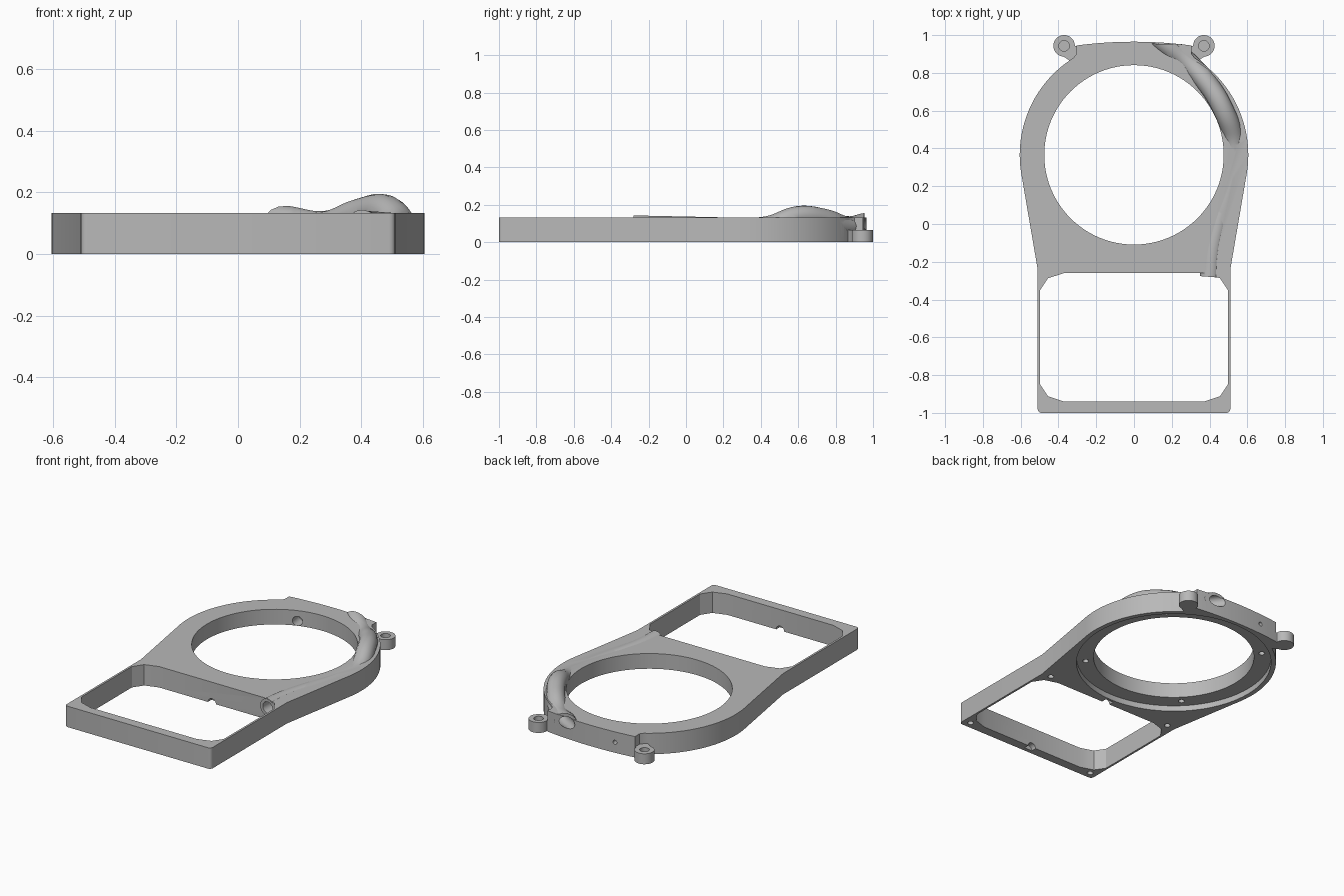
import bpy, bmesh, math
from mathutils import Vector, Matrix

if "Cube" in bpy.data.objects:
    bpy.data.objects.remove(bpy.data.objects["Cube"])

H = 0.132               # plate thickness
RING = (0, 0.366)       # centre of the round opening

grey = bpy.data.materials.new("mid grey")
grey.use_nodes = True
grey.diffuse_color = (0.48, 0.48, 0.48, 1)
grey.node_tree.nodes["Principled BSDF"].inputs["Base Color"].default_value = (0.48, 0.48, 0.48, 1)


def new_object(name, mesh):
    ob = bpy.data.objects.new(name, mesh)
    bpy.context.collection.objects.link(ob)
    mesh.materials.clear()
    mesh.materials.append(grey)
    return ob


def prism(name, outline, z0, z1):
    bm = bmesh.new()
    face = bm.faces.new([bm.verts.new((x, y, z0)) for x, y in outline])
    top = bmesh.ops.extrude_face_region(bm, geom=[face])["geom"]
    bmesh.ops.translate(bm, vec=(0, 0, z1 - z0),
                        verts=[v for v in top if isinstance(v, bmesh.types.BMVert)])
    bmesh.ops.recalc_face_normals(bm, faces=bm.faces)
    mesh = bpy.data.meshes.new(name)
    bm.to_mesh(mesh)
    bm.free()
    return new_object(name, mesh)


def rod(name, start, end, radius, sides=24):
    a, b = Vector(start), Vector(end)
    turn = (b - a).to_track_quat('Z', 'Y').to_matrix().to_4x4()
    bm = bmesh.new()
    bmesh.ops.create_cone(bm, cap_ends=True, segments=sides, radius1=radius, radius2=radius,
                          depth=(b - a).length, matrix=Matrix.Translation((a + b) / 2) @ turn)
    mesh = bpy.data.meshes.new(name)
    bm.to_mesh(mesh)
    bm.free()
    return new_object(name, mesh)


def sweep(name, points, radius):
    curve = bpy.data.curves.new(name, 'CURVE')
    curve.dimensions = '3D'
    curve.bevel_depth = radius
    curve.bevel_resolution = 6
    curve.use_fill_caps = True
    spline = curve.splines.new('BEZIER')
    spline.resolution_u = 8
    spline.bezier_points.add(len(points) - 1)
    for bp, p in zip(spline.bezier_points, points):
        bp.co = p
        bp.handle_left_type = bp.handle_right_type = 'AUTO'
    helper = bpy.data.objects.new(name + " path", curve)
    bpy.context.collection.objects.link(helper)
    bpy.context.view_layer.update()
    mesh = bpy.data.meshes.new_from_object(helper.evaluated_get(bpy.context.evaluated_depsgraph_get()))
    bpy.data.objects.remove(helper)
    bm = bmesh.new()
    bm.from_mesh(mesh)
    bmesh.ops.remove_doubles(bm, verts=bm.verts, dist=1e-5)
    bmesh.ops.recalc_face_normals(bm, faces=bm.faces)
    bm.to_mesh(mesh)
    bm.free()
    return new_object(name, mesh)


def combine(target, tool, operation='DIFFERENCE'):
    mod = target.modifiers.new("combine", 'BOOLEAN')
    mod.operation = operation
    mod.solver = 'EXACT'
    mod.object = tool
    bpy.context.view_layer.update()
    mesh = bpy.data.meshes.new_from_object(target.evaluated_get(bpy.context.evaluated_depsgraph_get()))
    target.modifiers.clear()
    target.data = mesh
    bpy.data.objects.remove(tool)


def mirrored(half):
    return half + [(-x, y) for x, y in reversed(half) if x > 1e-6]


def arc(centre, radius, a0, a1, steps):
    angles = [math.radians(a0 + (a1 - a0) * i / steps) for i in range(steps + 1)]
    return [(centre[0] + radius * math.cos(a), centre[1] + radius * math.sin(a)) for a in angles]


# Plate: square front, tapering out to a round back with a slightly bowed end
half = arc((0.49, -0.98), 0.02, -90, 0, 4) + [(0.51, -0.24)]
half += arc(RING, 0.605, -11, 58, 36) + [(0.305, 0.9)]
half += [(0.305 * (1 - i / 8), 0.965 - 0.02 * (1 - i / 8) ** 2) for i in range(9)]
frame = prism("frame", mirrored(half), 0, H)

# Cable conduit running over the plate
path = [(0.09, 1.03, 0.105), (0.15, 0.965, 0.102), (0.28, 0.86, 0.084), (0.395, 0.735, 0.125),
        (0.475, 0.6, 0.138), (0.53, 0.43, 0.083), (0.51, 0.2, 0.078), (0.45, 0, 0.082),
        (0.415, -0.15, 0.085), (0.402, -0.28, 0.088)]
conduit = sweep("conduit", path, 0.055)
end_cut = prism("end cutter", [(-0.3, 0.961), (0.5, 0.948), (0.5, 1.3), (-0.3, 1.3)], -0.1, 0.4)
combine(conduit, end_cut)
combine(frame, conduit, 'UNION')

# Round opening, underside recess and window
combine(frame, rod("opening", (*RING, -0.1), (*RING, 0.4), 0.475, 96))
combine(frame, rod("recess", (*RING, -0.1), (*RING, 0.036), 0.576, 96))
window = [(0.37, -0.94), (0.455, -0.912), (0.497, -0.85), (0.497, -0.35), (0.455, -0.287), (0.37, -0.26)]
combine(frame, prism("window", mirrored(window), -0.1, H + 0.002))

# Conduit stub reaching into the window
stub = rod("stub", (0.405, -0.24, 0.086), (0.402, -0.28, 0.086), 0.054, 28)
combine(frame, stub, 'UNION')

# Conduit bore
bore = path[:-1] + [(0.4, -0.33, 0.088)]
combine(frame, sweep("bore", bore, 0.036))

# Blind screw holes underneath: four in the ring, four round the window
for a in (45, 135, 225, 315):
    x, y = arc(RING, 0.523, a, a, 1)[0]
    combine(frame, rod("ring screw hole", (x, y, -0.1), (x, y, 0.08), 0.018))
for side in (-1, 1):
    for x, y in ((0.45, -0.23), (0.462, -0.955)):
        combine(frame, rod("corner screw hole", (side * x, y, -0.1), (side * x, y, 0.05), 0.018))

# Notches in the window walls and the stepped hole through the back
for y in (-0.26, -0.94):
    combine(frame, rod("notch", (0, y - 0.035, 0), (0, y + 0.035, 0), 0.028))
combine(frame, rod("back hole", (-0.18, 1.0, 0.066), (-0.15, 0.78, 0.066), 0.013))
combine(frame, rod("back counterbore", (-0.165, 0.89, 0.066), (-0.15, 0.78, 0.066), 0.03))

# Low mounting lugs at the back corners
parts = [frame]
for side, label in ((1, "left"), (-1, "right")):
    lug = rod(label + "_lug", (side * 0.37, 0.943, 0), (side * 0.37, 0.943, 0.066), 0.057, 40)
    web = [(0.28, 0.94), (0.36, 0.945), (0.395, 0.9), (0.34, 0.865), (0.29, 0.885)]
    combine(lug, prism("web", [(side * x, y) for x, y in web], 0, 0.066), 'UNION')
    combine(lug, rod("lug hole", (side * 0.37, 0.943, 0.02), (side * 0.37, 0.943, 0.1), 0.028))
    parts.append(lug)

# Smooth curved walls, keep edges crisp
bpy.ops.object.select_all(action='DESELECT')
for ob in parts:
    ob.select_set(True)
bpy.context.view_layer.objects.active = frame
bpy.ops.object.shade_smooth_by_angle(angle=math.radians(30))
